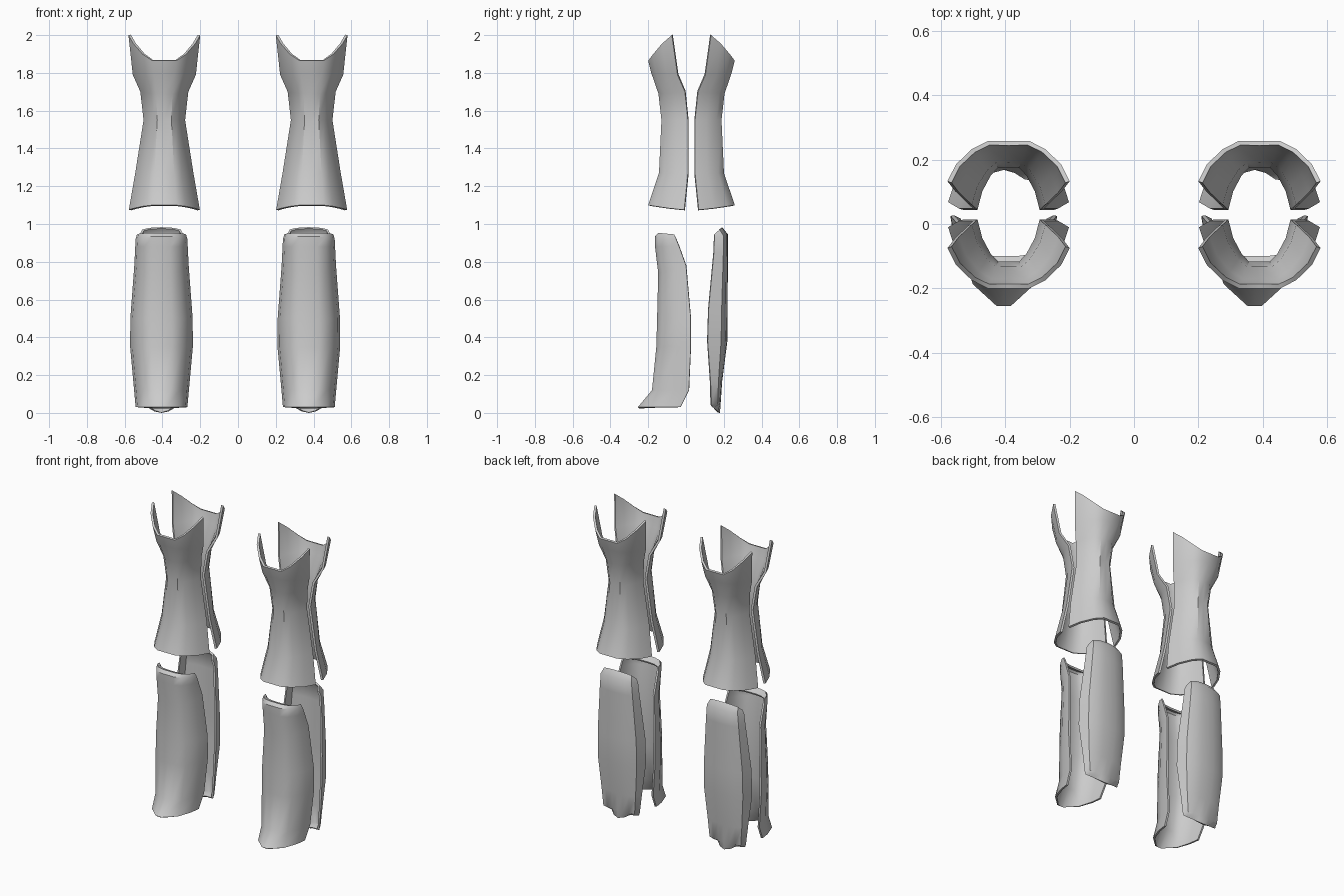
import bpy, bmesh, math

if "Cube" in bpy.data.objects:
    bpy.data.objects.remove(bpy.data.objects["Cube"])

LEG_GAP = 0.78  # the second leg repeats the first one, shifted in x


def plate(name, cx, half, rows, thickness, bend=1.0, last_half=None):
    """Curved plate. half: (u, t) from side edge to centre, u = share of the half
    width, t = share of the depth. rows: (z_edge, z_centre, width, y_edge, y_centre)."""
    bm = bmesh.new()
    grid = []
    for k, (ze, zc, w, ye, yc) in enumerate(rows):
        h = last_half if last_half and k == len(rows) - 1 else half
        section = [(-u, t) for u, t in h] + [(u, t) for u, t in h[-2::-1]]
        grid.append([bm.verts.new((u * w, ye + (yc - ye) * t, ze + (zc - ze) * t ** bend))
                     for u, t in section])
    back = rows[1][4] > rows[1][3]
    for a, b in zip(grid, grid[1:]):
        for j in range(len(a) - 1):
            f = [b[j], b[j + 1], a[j + 1], a[j]]
            bm.faces.new(f[::-1] if back else f)
    me = bpy.data.meshes.new(name)
    bm.to_mesh(me)
    bm.free()
    ob = bpy.data.objects.new(name + "_left", me)
    bpy.context.collection.objects.link(ob)
    ob.location.x = cx
    bpy.ops.object.select_all(action='DESELECT')
    bpy.context.view_layer.objects.active = ob
    ob.select_set(True)
    mod = ob.modifiers.new("thickness", 'SOLIDIFY')
    mod.thickness = thickness
    mod.offset = -1
    bpy.ops.object.modifier_apply(modifier=mod.name)
    bpy.ops.object.shade_smooth_by_angle(angle=math.radians(40))
    twin = bpy.data.objects.new(name + "_right", ob.data)
    twin.location.x = cx + LEG_GAP
    bpy.context.collection.objects.link(twin)


# Thigh plates: the back one mirrors the front one
thigh_half = [(1, 0), (0.86, 0.42), (0.6, 0.8), (0.34, 1), (0, 1)]
thigh = [
    (2.00, 1.865, 0.190, -0.075, -0.200),
    (1.79, 1.80, 0.167, -0.045, -0.184),
    (1.70, 1.69, 0.127, -0.006, -0.146),
    (1.55, 1.55, 0.110, 0.010, -0.130),
    (1.27, 1.27, 0.154, 0.010, -0.143),
    (1.075, 1.10, 0.188, -0.010, -0.200),
]
MID_Y = 0.029
plate("front_thigh_plate", -0.39, thigh_half, thigh, 0.014, 1.25)
plate("back_thigh_plate", -0.39, thigh_half,
      [(a, b, w, 2 * MID_Y - e, 2 * MID_Y - f) for a, b, w, e, f in thigh], 0.014, 1.25)

# Shin guard with a folded top lip and a pointed, flared foot
shin_half = [(1, 0), (0.93, 0.4), (0.66, 0.85), (0.33, 1), (0, 1)]
foot_half = [(1, 0), (0.93, 0.3), (0.7, 0.7), (0.16, 1), (0, 1)]
shin = [
    (0.935, 0.935, 0.118, -0.065, -0.100),
    (0.945, 0.953, 0.130, -0.062, -0.145),
    (0.92, 0.935, 0.137, -0.052, -0.165),
    (0.88, 0.88, 0.139, -0.036, -0.164),
    (0.78, 0.74, 0.144, 0.000, -0.147),
    (0.50, 0.50, 0.165, 0.025, -0.153),
    (0.35, 0.35, 0.166, 0.025, -0.157),
    (0.12, 0.12, 0.145, 0.015, -0.180),
    (0.03, 0.03, 0.137, -0.030, -0.255),
]
plate("shin_guard", -0.405, shin_half, shin, 0.012, 1, foot_half)

# Calf guard with peaked top lip and peaked bottom tip
calf_half = [(1, 0), (0.88, 0.7), (0.6, 0.92), (0.28, 1), (0, 1.03)]
tip_half = [(1, 0), (0.85, 0.1), (0.55, 0.2), (0.3, 0.75), (0, 1)]
calf = [
    (0.945, 0.982, 0.115, 0.150, 0.190),
    (0.92, 0.945, 0.128, 0.150, 0.219),
    (0.85, 0.85, 0.136, 0.148, 0.219),
    (0.55, 0.55, 0.160, 0.120, 0.218),
    (0.38, 0.38, 0.162, 0.115, 0.216),
    (0.17, 0.17, 0.142, 0.130, 0.190),
    (0.05, 0.05, 0.130, 0.135, 0.182),
    (0.032, 0.00, 0.125, 0.138, 0.180),
]
plate("calf_guard", -0.405, calf_half, calf, 0.012, 1, tip_half)
